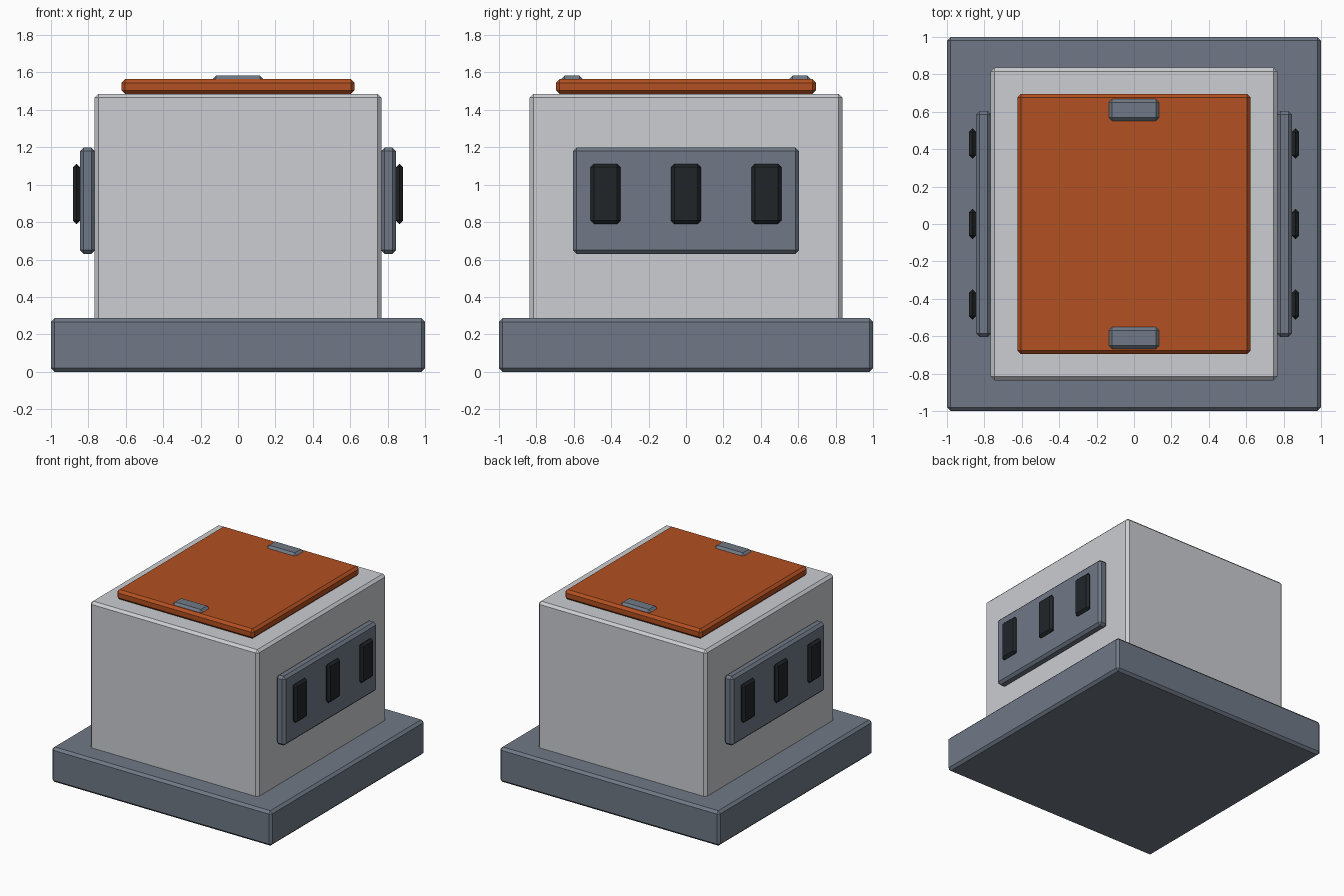
import bpy

if "Cube" in bpy.data.objects:
    bpy.data.objects.remove(bpy.data.objects["Cube"])


def material(name, rgb):
    m = bpy.data.materials.new(name)
    m.diffuse_color = (*rgb, 1)
    m.use_nodes = True
    m.node_tree.nodes["Principled BSDF"].inputs["Base Color"].default_value = m.diffuse_color
    return m


slate = material("slate", (0.16, 0.19, 0.24))
pale = material("pale_grey", (0.60, 0.61, 0.64))
orange = material("orange", (0.45, 0.08, 0.015))
dark = material("dark", (0.015, 0.018, 0.022))


def box(name, x, y, z, mat, bevel=0.02):
    """Chamfered box from (low, high) pairs on each axis."""
    spans = (x, y, z)
    bpy.ops.mesh.primitive_cube_add(size=1, location=[(a + b) / 2 for a, b in spans])
    ob = bpy.context.object
    ob.name = name
    ob.scale = [b - a for a, b in spans]
    bpy.ops.object.transform_apply(location=False, rotation=False, scale=True)
    mod = ob.modifiers.new("chamfer", 'BEVEL')
    mod.width = bevel
    mod.segments = 1
    ob.data.materials.append(mat)
    return ob


# Plinth, main housing and lid
box("base", (-1, 1), (-1, 1), (0, 0.287), slate)
box("body", (-0.766, 0.766), (-0.836, 0.836), (0.247, 1.485), pale)
box("lid", (-0.624, 0.624), (-0.696, 0.696), (1.485, 1.565), orange)

# Lid latches, front and back
for label, s in (("front", -1), ("back", 1)):
    box(f"latch_{label}", (-0.137, 0.137), (s * 0.61 - 0.06, s * 0.61 + 0.06),
        (1.525, 1.583), slate)

# Side panels, each with three vents
for label, s in (("left", -1), ("right", 1)):
    box(f"panel_{label}", sorted((s * 0.764, s * 0.845)), (-0.605, 0.605),
        (0.63, 1.199), slate)
    for i in range(3):
        y = (i - 1) * 0.43
        box(f"vent_{label}_{i + 1}", sorted((s * 0.844, s * 0.883)),
            (y - 0.08, y + 0.08), (0.79, 1.112), dark, 0.0185)
